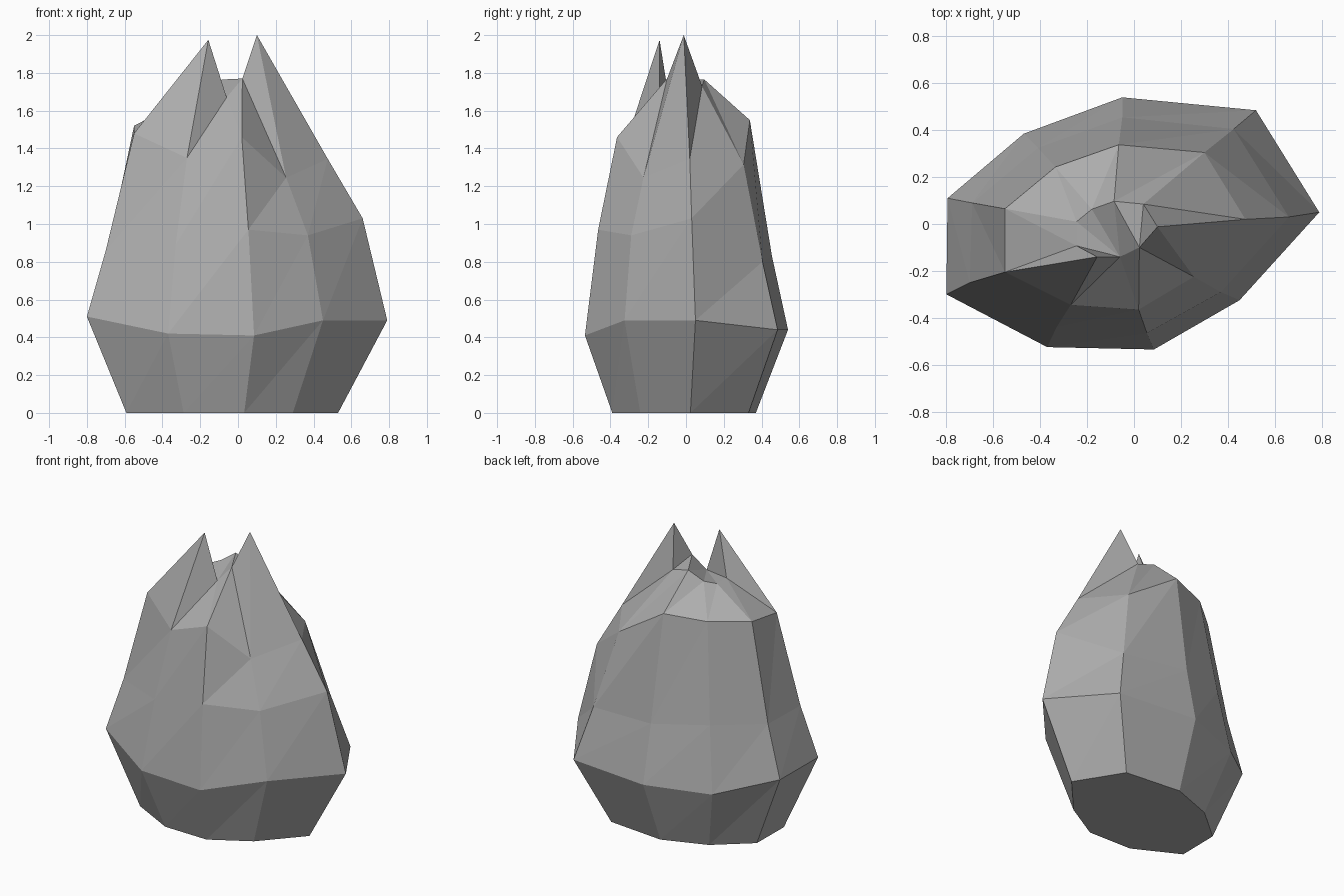
import bpy, bmesh

# Nine-sided cross-sections, starting at front left and running anticlockwise
widest = [(-0.80, -0.30, 0.51), (-0.37, -0.525, 0.42), (0.085, -0.535, 0.41),
          (0.45, -0.325, 0.49), (0.79, 0.05, 0.49), (0.52, 0.485, 0.44),
          (-0.05, 0.54, 0.44), (-0.47, 0.385, 0.425), (-0.795, 0.11, 0.51)]
middle = [(-0.70, -0.25, 0.86), (-0.33, -0.44, 0.89), (0.055, -0.465, 0.97),
          (0.37, -0.29, 0.94), (0.66, 0.03, 1.03), (0.425, 0.405, 0.80),
          (-0.05, 0.455, 0.83), (-0.41, 0.325, 0.865), (-0.69, 0.09, 0.86)]
shoulder = [(-0.55, -0.205, 1.48), (-0.27, -0.345, 1.35), (0.02, -0.365, 1.46),
            (0.255, -0.225, 1.245), (0.475, 0.02, 1.345), (0.30, 0.305, 1.315),
            (-0.065, 0.338, 1.55), (-0.335, 0.243, 1.53), (-0.55, 0.065, 1.52)]
# Jagged crown with two tall peaks
crown = [(-0.245, -0.093, 1.68), (-0.157, -0.14, 1.975), (-0.06, -0.14, 1.67),
         (0.023, -0.10, 1.77), (0.10, -0.012, 2.0), (0.04, 0.085, 1.73),
         (-0.085, 0.097, 1.765), (-0.18, 0.063, 1.70), (-0.245, 0.01, 1.68)]
# The foot is the widest section, shrunk and flattened onto the ground
foot = [(x * 0.705 - 0.027, y * 0.707 - 0.012, 0.0) for x, y, z in widest]

bm = bmesh.new()
rings = [[bm.verts.new(p) for p in ring]
         for ring in (foot, widest, middle, shoulder, crown)]

# Sides: two triangles per panel, diagonal rising to the next corner
for low, high in zip(rings, rings[1:]):
    for i in range(9):
        j = (i + 1) % 9
        bm.faces.new((low[i], low[j], high[j]))
        bm.faces.new((low[i], high[j], high[i]))

# Flat underside
bm.faces.new(rings[0][::-1])

# Sunken top between the peaks: a fan from the low notch, then the right peak
top = rings[-1]
for a, b, c in [(2, 3, 6), (3, 5, 6), (3, 4, 5)] + \
               [(2, k, (k + 1) % 9) for k in (6, 7, 8, 0)]:
    bm.faces.new((top[a], top[b], top[c]))
bmesh.ops.recalc_face_normals(bm, faces=bm.faces[:])

mesh = bpy.data.meshes.new("rock")
bm.to_mesh(mesh)
bm.free()
stone = bpy.data.materials.new("grey stone")
stone.diffuse_color = (0.42, 0.42, 0.42, 1.0)
mesh.materials.append(stone)
bpy.context.collection.objects.link(bpy.data.objects.new("rock", mesh))
